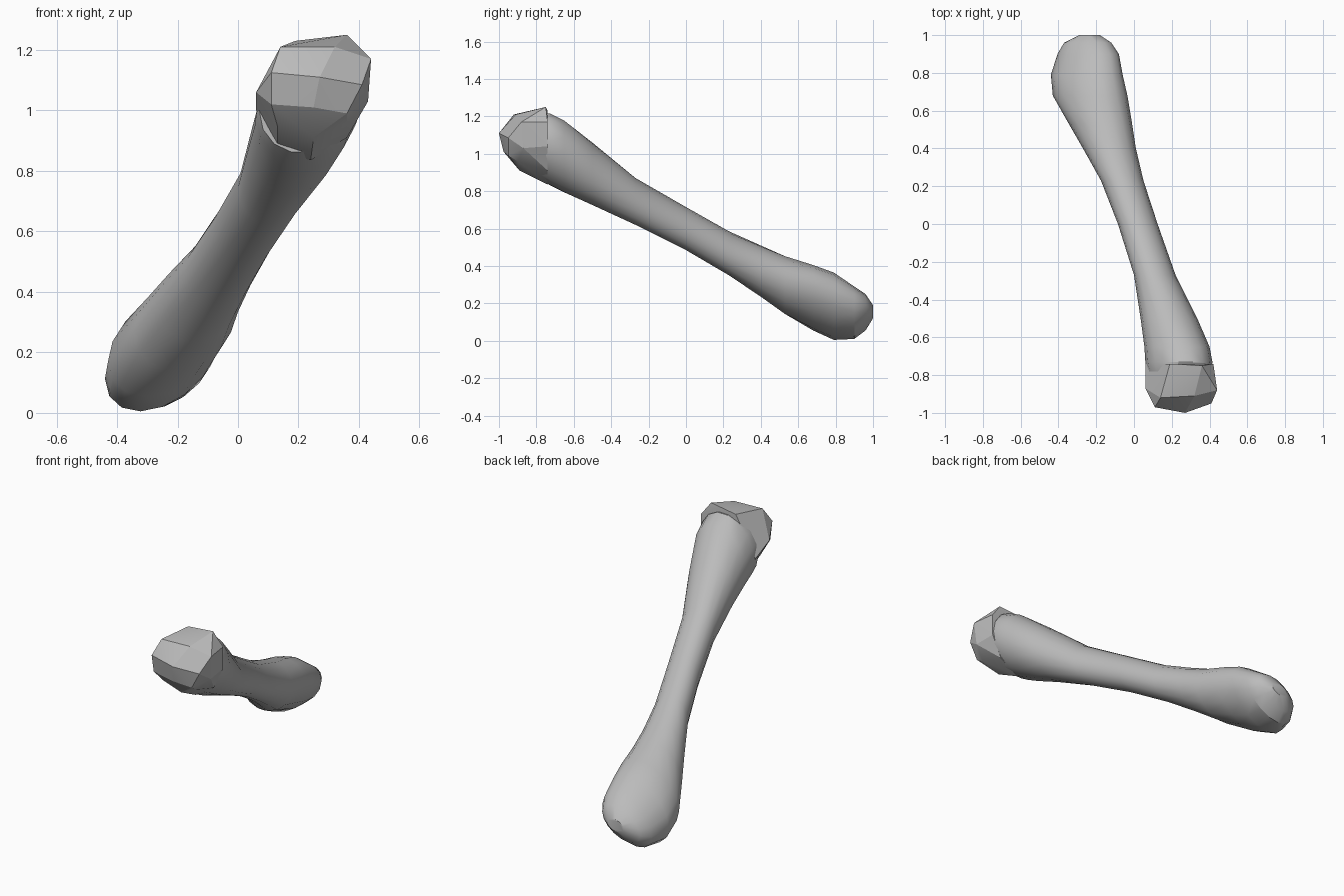
import bpy, bmesh, math

if "Cube" in bpy.data.objects:
    bpy.data.objects.remove(bpy.data.objects["Cube"], do_unlink=True)

# Single grey colour
grey = bpy.data.materials.new("bone_grey")
grey.use_nodes = True
colour = (0.5, 0.5, 0.5, 1)
grey.diffuse_color = colour
grey.node_tree.nodes["Principled BSDF"].inputs["Base Color"].default_value = colour


def finish(bm, name, angle):
    bmesh.ops.recalc_face_normals(bm, faces=bm.faces)
    mesh = bpy.data.meshes.new(name)
    bm.to_mesh(mesh)
    bm.free()
    mesh.materials.append(grey)
    obj = bpy.data.objects.new(name, mesh)
    bpy.context.collection.objects.link(obj)
    bpy.ops.object.select_all(action="DESELECT")
    obj.select_set(True)
    bpy.context.view_layer.objects.active = obj
    bpy.ops.object.shade_smooth_by_angle(angle=math.radians(angle))
    return obj


def ring(bm, y, x0, x1, z0, z1, skew, sides=16):
    """Sheared oval that exactly fills the given extents."""
    cx, cz = (x0 + x1) / 2, (z0 + z1) / 2
    rx, rz = (x1 - x0) / 2, (z1 - z0) / 2
    k = skew * rz
    h = math.sqrt(rz * rz - k * k)
    angles = [2 * math.pi * i / sides for i in range(sides)]
    return [bm.verts.new((cx + rx * math.cos(a), y, cz + h * math.sin(a) + k * math.cos(a)))
            for a in angles]


# Shaft and rounded lower end: y, left, right, bottom, top, skew
sections = [
    (-.78, .07, .41, .86, 1.21, .2),
    (-.73, .06, .415, .83, 1.22, .2),
    (-.65, .055, .40, .79, 1.18, .2),
    (-.5, .035, .335, .725, 1.06, .1),
    (-.27, 0, .22, .62, .87, 0),
    (0, -.085, .125, .485, .715, 0),
    (.23, -.175, .05, .35, .585, 0),
    (.4, -.27, .01, .235, .51, .1),
    (.53, -.345, -.01, .14, .455, .2),
    (.68, -.43, -.035, .055, .405, .35),
    (.79, -.44, -.06, .005, .365, .4),
    (.9, -.405, -.08, .01, .29, .4),
    (.96, -.37, -.12, .055, .25, .4),
    (1.0, -.29, -.18, .12, .19, .2),
]
bm = bmesh.new()
rings = [ring(bm, *s) for s in sections]
for a, b in zip(rings, rings[1:]):
    for i in range(len(a)):
        j = (i + 1) % len(a)
        bm.faces.new((a[i], a[j], b[j], b[i]))
bm.faces.new(rings[0])
bm.faces.new(rings[-1])
finish(bm, "shaft", 32)

# Faceted upper end, as the hull of its corners
corners = [
    # back edge
    (.19, -.74, 1.23), (.36, -.75, 1.25), (.42, -.74, 1.17), (.42, -.74, 1.04),
    (.36, -.74, .91), (.24, -.74, .835), (.13, -.74, .87), (.06, -.74, 1.0),
    # middle
    (.14, -.92, 1.21), (.32, -.91, 1.21), (.44, -.88, 1.17), (.43, -.87, 1.03),
    (.36, -.9, .96), (.25, -.89, .91), (.13, -.89, .95), (.06, -.87, 1.06),
    # front
    (.11, -.97, 1.125), (.27, -1, 1.11), (.41, -.95, 1.085),
    (.11, -.95, 1.02), (.25, -.975, 1.01), (.36, -.95, .99),
]
bm = bmesh.new()
for c in corners:
    bm.verts.new(c)
hull = bmesh.ops.convex_hull(bm, input=bm.verts)
inside = [v for v in hull["geom_interior"] if isinstance(v, bmesh.types.BMVert)]
bmesh.ops.delete(bm, geom=inside, context="VERTS")
finish(bm, "upper_end", 20)
